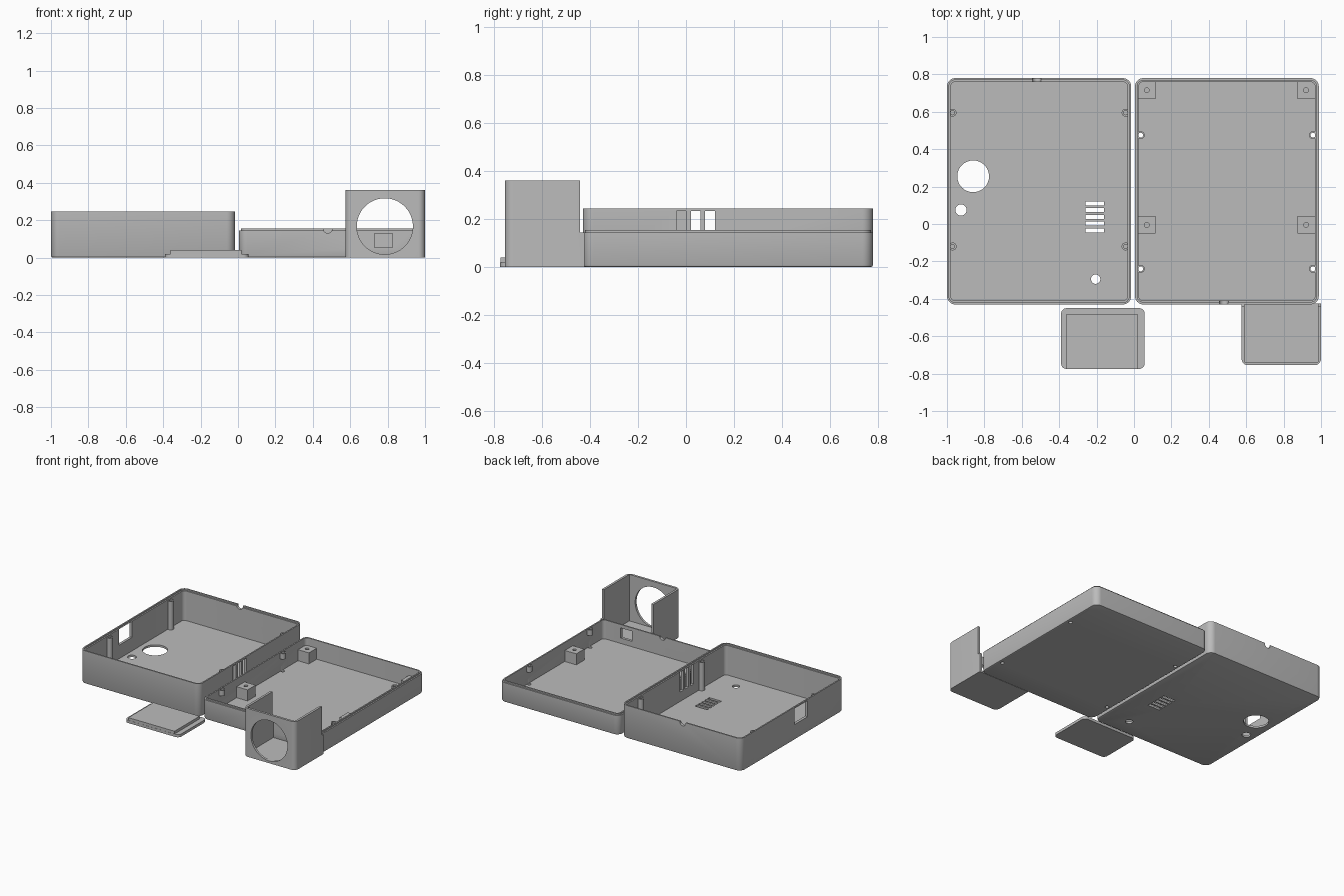
import bpy, bmesh, math
from mathutils import Matrix

if "Cube" in bpy.data.objects:
    bpy.data.objects.remove(bpy.data.objects["Cube"])

grey = bpy.data.materials.new("plain_grey")
grey.diffuse_color = (0.5, 0.5, 0.5, 1)
grey.use_nodes = True
grey.node_tree.nodes["Principled BSDF"].inputs["Base Color"].default_value = grey.diffuse_color


def finish(name, bm):
    bmesh.ops.recalc_face_normals(bm, faces=bm.faces)
    me = bpy.data.meshes.new(name)
    bm.to_mesh(me)
    bm.free()
    me.materials.append(grey)
    ob = bpy.data.objects.new(name, me)
    bpy.context.collection.objects.link(ob)
    return ob


def ring(x0, x1, y0, y1, r, inset, n=8):
    """Rounded rectangle outline, shrunk by inset."""
    rr = max(r - inset, 0.004)
    pts = []
    for i, (cx, cy) in enumerate([(x1, y1), (x0, y1), (x0, y0), (x1, y0)]):
        sx, sy = (1 if cx == x1 else -1), (1 if cy == y1 else -1)
        for k in range(n + 1):
            a = math.pi / 2 * (i + k / n)
            pts.append((cx - sx * (inset + rr) + rr * math.cos(a),
                        cy - sy * (inset + rr) + rr * math.sin(a)))
    return pts


def loft(name, rect, r, profile):
    """Sweep an (inset, height) profile around a rounded rectangle and cap both ends."""
    bm = bmesh.new()
    loops = [[bm.verts.new((x, y, z)) for x, y in ring(*rect, r, i)] for i, z in profile]
    for a, b in zip(loops, loops[1:]):
        for k in range(len(a)):
            j = (k + 1) % len(a)
            bm.faces.new((a[k], a[j], b[j], b[k]))
    bm.faces.new(loops[0][::-1])
    bm.faces.new(loops[-1])
    return finish(name, bm)


def add_box(bm, x0, x1, y0, y1, z0, z1):
    m = Matrix.Translation(((x0 + x1) / 2, (y0 + y1) / 2, (z0 + z1) / 2))
    bmesh.ops.create_cube(bm, size=1, matrix=m @ Matrix.Diagonal((x1 - x0, y1 - y0, z1 - z0, 1)))


def add_cyl(bm, centre, r, depth, axis="Z", seg=32):
    m = Matrix.Translation(centre)
    if axis == "Y":
        m = m @ Matrix.Rotation(math.pi / 2, 4, "X")
    bmesh.ops.create_cone(bm, cap_ends=True, segments=seg, radius1=r, radius2=r,
                          depth=depth, matrix=m)


def cut(ob, bm):
    """Subtract the cutter shapes and bake the result."""
    cutter = finish("cutter", bm)
    cutter.hide_render = True
    mod = ob.modifiers.new("cut", "BOOLEAN")
    mod.object, mod.operation, mod.solver = cutter, "DIFFERENCE", "EXACT"
    bpy.context.view_layer.update()
    dg = bpy.context.evaluated_depsgraph_get()
    me = bpy.data.meshes.new_from_object(ob.evaluated_get(dg))
    ob.modifiers.clear()
    ob.data = me
    bpy.data.objects.remove(cutter)


FLOOR, WALL = 0.015, 0.02

# Deep shell with a rabbet around its rim
deep = loft("deep_shell", (-1, -0.015, -0.43, 0.78), 0.045,
            [(0.01, 0), (0.003, 0.003), (0, 0.01), (0, 0.245), (0.01, 0.245),
             (0.01, 0.235), (WALL, 0.235), (WALL, FLOOR)])
c = bmesh.new()
for x, y, r in [(-0.86, 0.255, 0.085), (-0.925, 0.075, 0.03), (-0.205, -0.295, 0.025)]:
    add_cyl(c, (x, y, 0), r, 0.1)
for i in range(5):                                   # floor vents
    y = 0.11 - 0.036 * i
    add_box(c, -0.26, -0.16, y - 0.011, y + 0.011, -0.05, 0.05)
for y in (-0.04, 0.02, 0.08):                        # side vents
    add_box(c, -0.06, 0.03, y, y + 0.04, 0.085, 0.234)
add_box(c, -1.05, -0.95, 0, 0.155, 0.115, 0.234)     # side window
add_cyl(c, (-0.52, 0.77, 0.24), 0.024, 0.1, "Y")     # cable notch
cut(deep, c)

# Screw posts in the deep shell
p, c = bmesh.new(), bmesh.new()
for x in (-0.97, -0.045):
    for y in (0.595, -0.12):
        add_cyl(p, (x, y, 0.118), 0.021, 0.215)
        add_cyl(c, (x, y, 0.2), 0.011, 0.2)
posts = finish("screw_posts", p)
cut(posts, c)

# Shallow shell with a raised inner lip
shallow = loft("shallow_shell", (0.005, 0.988, -0.43, 0.78), 0.045,
               [(0.01, 0), (0.003, 0.003), (0, 0.01), (0, 0.145), (0.01, 0.145),
                (0.01, 0.155), (WALL, 0.155), (WALL, FLOOR)])
SCREWS = [(x, y) for x in (0.036, 0.957) for y in (0.475, -0.24)]
c = bmesh.new()
for x, y in SCREWS:
    add_cyl(c, (x, y, 0), 0.013, 0.1)
add_box(c, 0.73, 0.825, -0.5, -0.38, 0.055, 0.13)    # cable window to the housing
add_cyl(c, (0.48, -0.42, 0.155), 0.024, 0.1, "Y")    # cable notch
cut(shallow, c)

# Screw tabs near the rim
p, c = bmesh.new(), bmesh.new()
for x, y in SCREWS:
    add_cyl(p, (x, y, 0.132), 0.021, 0.042)
    add_cyl(c, (x, y, 0.132), 0.013, 0.1)
tabs = finish("screw_tabs", p)
cut(tabs, c)

# Square board standoffs
p, c = bmesh.new(), bmesh.new()
for x in (0.068, 0.92):
    for y in (0.715, -0.005):
        add_box(p, x - 0.047, x + 0.047, y - 0.047, y + 0.047, 0.012, 0.097)
        add_cyl(c, (x, y, 0.09), 0.013, 0.1)
standoffs = finish("board_standoffs", p)
cut(standoffs, c)

# Tall housing, open at the top and back, with a round front opening
housing = loft("round_window_housing", (0.575, 1.0, -0.755, -0.38), 0.035,
               [(0, 0), (0, 0.36)])
c = bmesh.new()
add_box(c, 0.592, 0.983, -0.738, -0.3, FLOOR, 0.5)
cut(housing, c)
c = bmesh.new()
add_box(c, 0.5, 1.1, -0.424, -0.3, -0.1, 0.5)
cut(housing, c)
c = bmesh.new()
add_box(c, 0.5, 1.1, -0.441, -0.3, 0.145, 0.5)
cut(housing, c)
c = bmesh.new()
add_cyl(c, (0.785, -0.75, 0.167), 0.15, 0.1, "Y", 64)
cut(housing, c)

# Loose cover plate with a raised inner step
loft("cover_plate", (-0.39, 0.057, -0.775, -0.45), 0.03, [(0, 0), (0, 0.02)])
p = bmesh.new()
add_box(p, -0.36, 0.02, -0.774, -0.48, 0.01, 0.04)
finish("cover_step", p)

# Smooth the rounded corners and holes, keep the edges sharp
bpy.ops.object.select_all(action="DESELECT")
for ob in bpy.context.collection.objects:
    ob.select_set(True)
    bpy.context.view_layer.objects.active = ob
bpy.ops.object.shade_smooth_by_angle(angle=math.radians(30))
